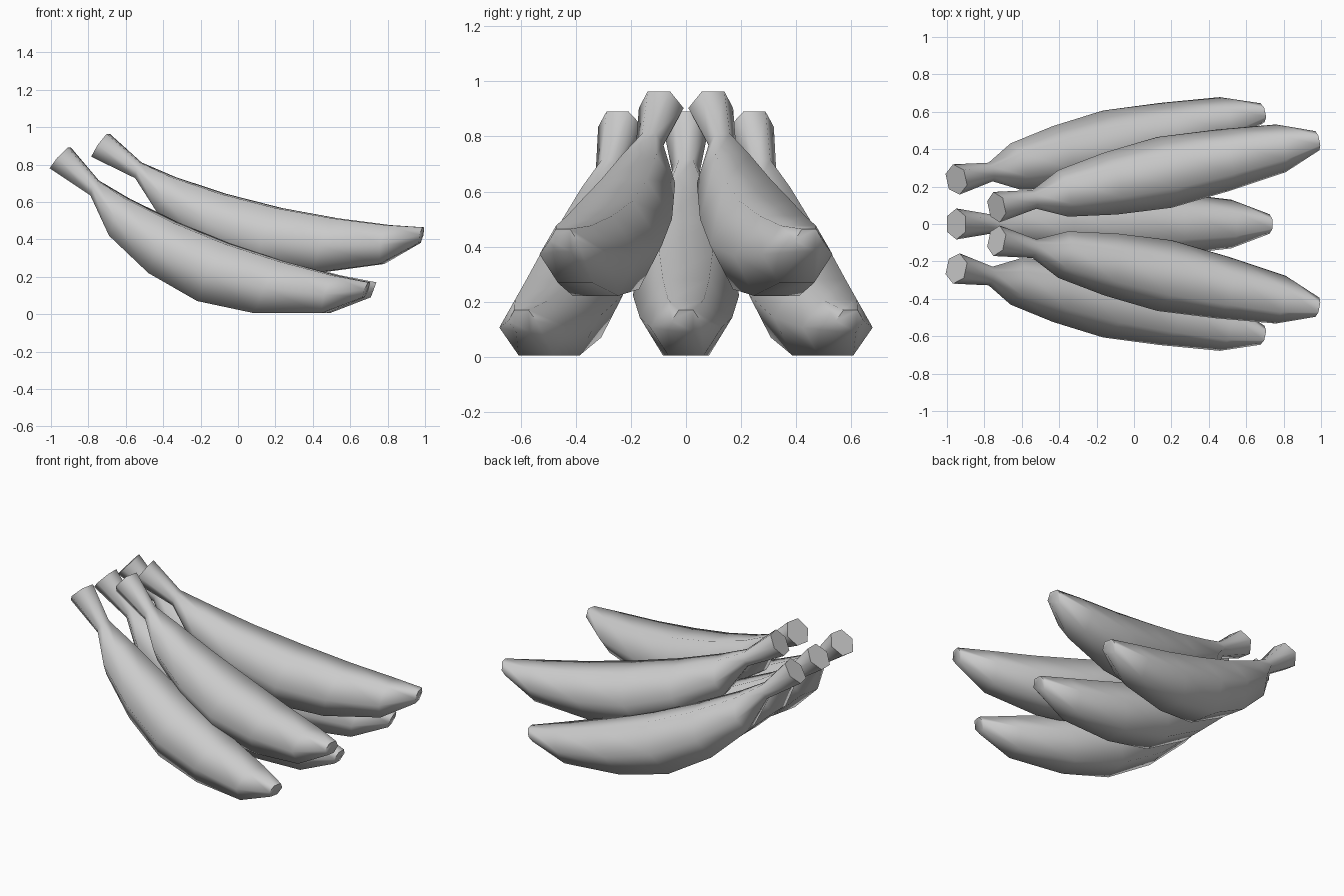
import bpy, bmesh
from math import sin, cos, pi, radians
from mathutils import Vector, Matrix

if "Cube" in bpy.data.objects:
    bpy.data.objects.remove(bpy.data.objects["Cube"])

# Side profile of one banana: (top x, top z, bottom x, bottom z, half width) per ring
RINGS = [
    (-0.90, 0.89, -1.00, 0.78, 0.083),   # stem end
    (-0.745, 0.715, -0.78, 0.635, 0.051),  # neck
    (-0.58, 0.615, -0.67, 0.42, 0.127),
    (-0.32, 0.49, -0.45, 0.22, 0.169),
    (-0.03, 0.375, -0.18, 0.07, 0.193),
    (0.27, 0.28, 0.13, 0.005, 0.168),
    (0.55, 0.207, 0.49, 0.005, 0.130),
    (0.74, 0.17, 0.71, 0.09, 0.052),     # blossom tip
]
STEM = Vector((-0.95, 0, 0.835))
SIDES = 6


def banana(name, stem, yaw=0, pitch=0):
    """Loft six-sided rings along the profile; origin sits at the stem end."""
    bm = bmesh.new()
    rings = []
    for tx, tz, bx, bz, hw in RINGS:
        top, bot = Vector((tx, 0, tz)), Vector((bx, 0, bz))
        mid = (top + bot) / 2 - STEM
        up = (top - bot) / 2 / sin(pi / 3)
        side = Vector((0, hw, 0))
        rings.append([bm.verts.new(mid + side * cos(i * 2 * pi / SIDES) + up * sin(i * 2 * pi / SIDES))
                      for i in range(SIDES)])
    for a, b in zip(rings, rings[1:]):
        for i in range(SIDES):
            j = (i + 1) % SIDES
            bm.faces.new((a[i], a[j], b[j], b[i]))
    bm.faces.new(rings[0])
    bm.faces.new(rings[-1])
    bmesh.ops.recalc_face_normals(bm, faces=bm.faces)
    bm.transform(Matrix.Rotation(radians(yaw), 4, 'Z') @ Matrix.Rotation(radians(-pitch), 4, 'Y'))
    me = bpy.data.meshes.new(name)
    bm.to_mesh(me)
    bm.free()
    ob = bpy.data.objects.new(name, me)
    ob.location = stem
    bpy.context.collection.objects.link(ob)
    bpy.ops.object.select_all(action='DESELECT')
    ob.select_set(True)
    bpy.context.view_layer.objects.active = ob
    bpy.ops.object.shade_smooth_by_angle(angle=radians(65))
    return ob


# Lower row: one in the middle, two fanned out
banana("lower_banana_middle", STEM)
for s, label in ((1, "back"), (-1, "front")):
    banana("lower_banana_" + label, (-0.95, 0.238 * s, 0.835), yaw=12.3 * s)
    # Upper row: two bananas lying flatter on top
    banana("upper_banana_" + label, (-0.735, 0.09 * s, 0.903), yaw=11.7 * s, pitch=7.5)
